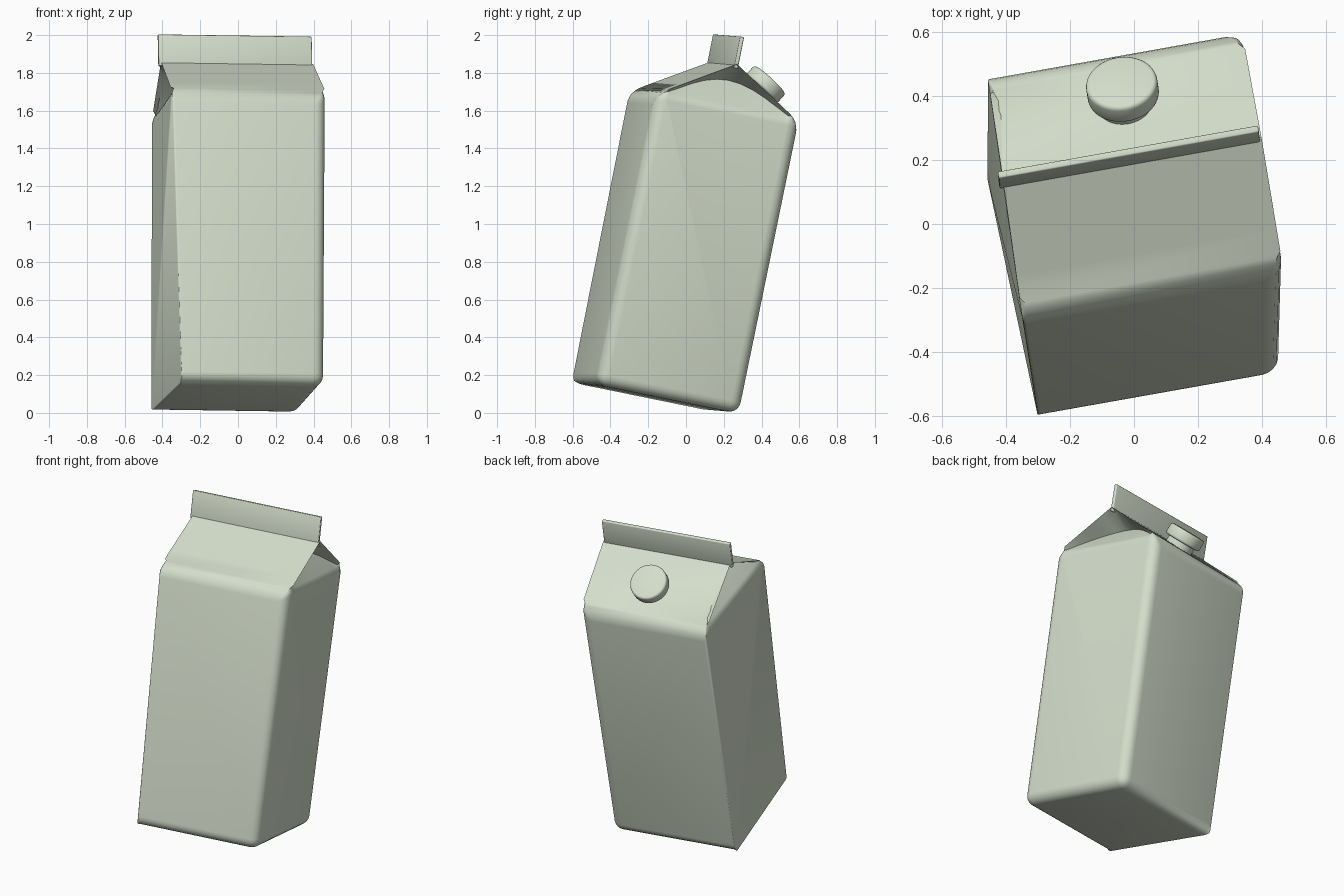
import bpy, bmesh, math
from mathutils import Matrix, Vector

if "Cube" in bpy.data.objects:
    bpy.data.objects.remove(bpy.data.objects["Cube"])

# Leaning frame: width, depth and height axes of the carton
U = Vector((0.984, 0.175, -0.0145)).normalized()
W = Vector((-0.0206, 0.196, 0.98))
W = (W - U * W.dot(U)).normalized()
V = W.cross(U)
FRAME = Matrix((U, V, W)).transposed().to_4x4()

mat = bpy.data.materials.new("pale_sage")
mat.use_nodes = True
COLOUR = (0.66, 0.73, 0.60, 1)
mat.diffuse_color = COLOUR
mat.node_tree.nodes["Principled BSDF"].inputs["Base Color"].default_value = COLOUR

FRONT, BACK, MID = -0.565, 0.222, -0.172
FLOOR, SHOULDER, RIDGE = 0.045, 1.615, 1.855
STEPS = 12


def finish(name, bm, width, weights=False, angle=35):
    """Turn a bmesh into a bevelled, smooth-shaded part in the leaning frame."""
    bmesh.ops.recalc_face_normals(bm, faces=bm.faces)
    mesh = bpy.data.meshes.new(name)
    bm.to_mesh(mesh)
    bm.free()
    mesh.materials.append(mat)
    mesh.transform(FRAME)
    obj = bpy.data.objects.new(name, mesh)
    bpy.context.collection.objects.link(obj)
    bpy.ops.object.select_all(action='DESELECT')
    obj.select_set(True)
    bpy.context.view_layer.objects.active = obj
    mod = obj.modifiers.new("rounding", 'BEVEL')
    mod.width, mod.segments = width, 5 if weights else 3
    mod.limit_method = 'WEIGHT' if weights else 'ANGLE'
    bpy.ops.object.modifier_apply(modifier=mod.name)
    bpy.ops.object.shade_smooth_by_angle(angle=math.radians(angle))
    return obj


# Carton body with gable roof and inward folded ends
bm = bmesh.new()
weight = bm.edges.layers.float.new("bevel_weight_edge")


def gable_end(side, floor_front, floor_back, top_front, top_back):
    """One end wall; returns floor corners, base row and roof row."""
    floor = [bm.verts.new((floor_front, FRONT, FLOOR)),
             bm.verts.new((floor_back, BACK, FLOOR))]
    base, fold, roof = [], [], []
    for i in range(STEPS + 1):
        t = i / STEPS
        v = FRONT + (BACK - FRONT) * t
        u = top_front + (top_back - top_front) * t
        rise = 1 - abs(2 * t - 1)
        base.append(bm.verts.new((u, v, SHOULDER)))
        if 0 < i < STEPS:
            bow = math.sin(math.pi * t)
            fold.append(bm.verts.new((u - side * 0.15 * bow ** 1.5, v,
                                      SHOULDER + 0.15 * bow ** 1.3)))
            roof.append(bm.verts.new((u, v, SHOULDER + (RIDGE - SHOULDER) * rise)))
    fold = [base[0]] + fold + [base[-1]]
    roof = [base[0]] + roof + [base[-1]]
    bm.faces.new([floor[0], floor[1]] + base[::-1])
    for low, high in ((base, fold), (fold, roof)):
        for i in range(STEPS):
            quad = [low[i], low[i + 1], high[i + 1], high[i]]
            bm.faces.new(list(dict.fromkeys(quad)))
    return floor, base, roof


lf, lb, lr = gable_end(1, 0.368, 0.368, 0.41, 0.415)
rf, rb, rr = gable_end(-1, -0.403, -0.427, -0.42, -0.392)
half = STEPS // 2
bm.faces.new([lf[0], lf[1], rf[1], rf[0]])
bm.faces.new([lf[0], rf[0], rb[0], lb[0]])
bm.faces.new([lf[1], rf[1], rb[-1], lb[-1]])
bm.faces.new(lr[:half + 1] + rr[:half + 1][::-1])
bm.faces.new(lr[half:] + rr[half:][::-1])


def round_edge(a, b, amount):
    bm.edges.get((a, b))[weight] = amount


for k in (0, 1):
    round_edge(lf[k], rf[k], 1)
    round_edge(lb[-k], rb[-k], 1)
    round_edge(lf[k], lb[-k], 1)
    round_edge(rf[k], rb[-k], 0.2)
round_edge(lf[0], lf[1], 1)
round_edge(rf[0], rf[1], 0.2)
for row in (lb, rb):
    for a, b in zip(row, row[1:]):
        round_edge(a, b, 0.4)
finish("carton_body", bm, 0.06, weights=True, angle=50)

# Sealed fin along the ridge
bm = bmesh.new()
bmesh.ops.create_cube(bm, size=1, matrix=Matrix.Translation((-0.007, MID, 1.917))
                      @ Matrix.Diagonal((0.826, 0.022, 0.17, 1)))
finish("ridge_fin", bm, 0.005)

# Screw cap and neck on the back slope
normal = Vector((0, RIDGE - SHOULDER, BACK - MID)).normalized()
tilt = normal.to_track_quat('Z', 'Y').to_matrix().to_4x4()
cap_top = Vector((0.013, 0.089, 1.818))
for name, radius, height, drop, soft in (("cap", 0.112, 0.072, 0.036, 0.014),
                                         ("cap_neck", 0.085, 0.08, 0.09, 0.004)):
    bm = bmesh.new()
    bmesh.ops.create_cone(bm, cap_ends=True, segments=48, radius1=radius,
                          radius2=radius, depth=height,
                          matrix=Matrix.Translation(cap_top - normal * drop) @ tilt)
    finish(name, bm, soft)
